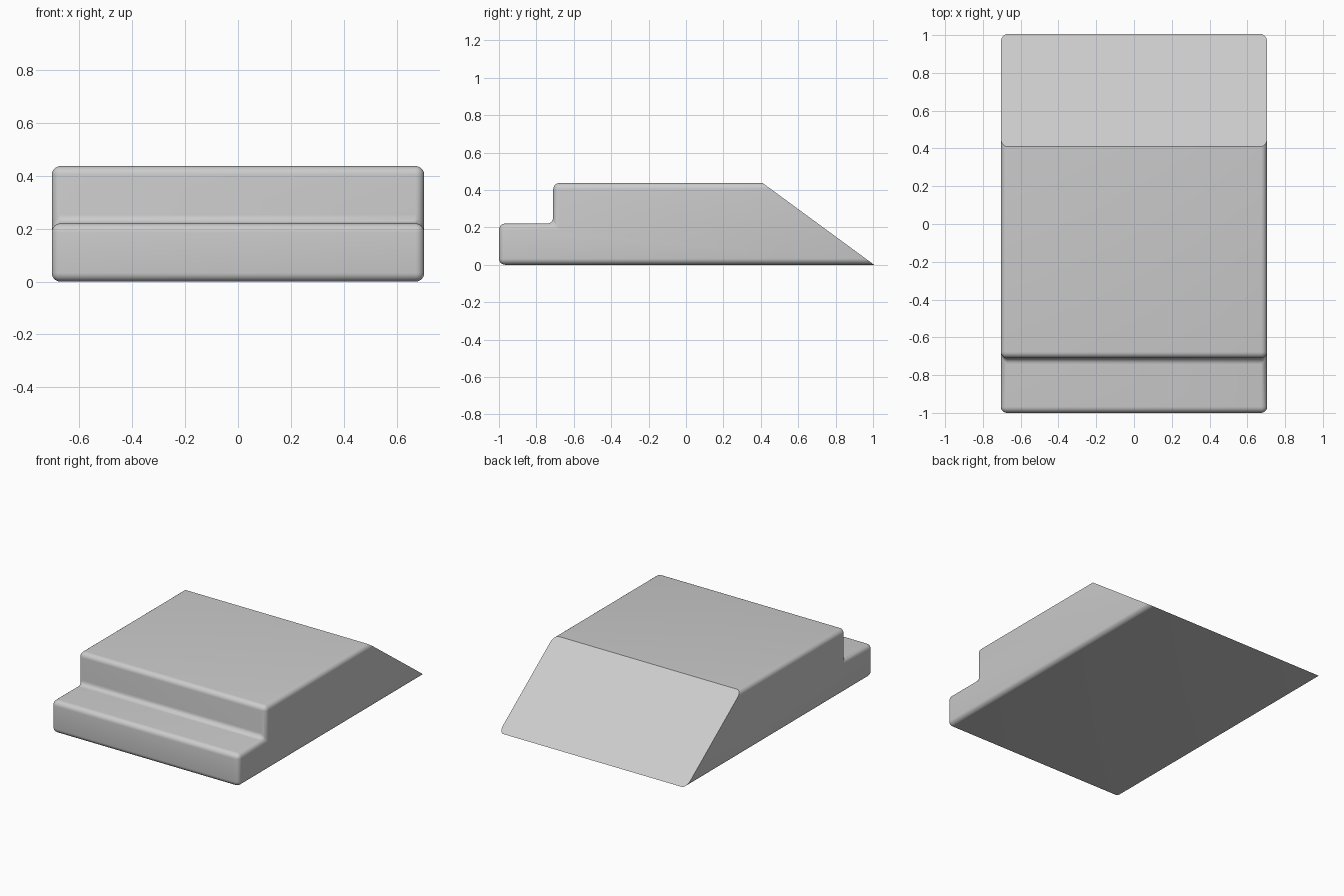
import bpy
import bmesh
from mathutils import Vector

default = bpy.data.objects.get("Cube")
if default:
    bpy.data.objects.remove(default, do_unlink=True)

HALF_WIDTH = 0.705
RADIUS = 0.033
HEIGHT = 0.437
SLOPE_TOP = Vector((0, 0.41, HEIGHT))
SLOPE_TIP = Vector((0, 1.0, 0.004))

# Plain grey material
grey = bpy.data.materials.new("plain_grey")
grey.use_nodes = True
colour = (0.6, 0.6, 0.6, 1)
grey.diffuse_color = colour
grey.node_tree.nodes["Principled BSDF"].inputs["Base Color"].default_value = colour

# Stepped side profile, run past the back so the slope can be cut through it
profile = [(-1, 0), (1.4, 0), (1.4, HEIGHT), (-0.71, HEIGHT), (-0.71, 0.22), (-1, 0.22)]
bm = bmesh.new()
side = bm.faces.new([bm.verts.new((-HALF_WIDTH, y, z)) for y, z in profile])
extruded = bmesh.ops.extrude_face_region(bm, geom=[side])
bmesh.ops.translate(bm, vec=(2 * HALF_WIDTH, 0, 0),
                    verts=[g for g in extruded["geom"] if isinstance(g, bmesh.types.BMVert)])
bmesh.ops.recalc_face_normals(bm, faces=bm.faces)

# Round every edge of the stepped block, including the inner step corner
bmesh.ops.bevel(bm, geom=bm.edges[:], offset=RADIUS, offset_type='OFFSET',
                segments=6, profile=0.5, affect='EDGES', clamp_overlap=True)

# Cut the back off along the slope and close it with a flat face
along = SLOPE_TIP - SLOPE_TOP
normal = Vector((0, -along.z, along.y)).normalized()
cut = bmesh.ops.bisect_plane(bm, geom=bm.verts[:] + bm.edges[:] + bm.faces[:],
                             plane_co=SLOPE_TOP, plane_no=normal, clear_outer=True)
rim = [g for g in cut["geom_cut"] if isinstance(g, bmesh.types.BMEdge)]
bmesh.ops.contextual_create(bm, geom=rim)
bmesh.ops.recalc_face_normals(bm, faces=bm.faces)

mesh = bpy.data.meshes.new("stepped_ramp_block")
bm.to_mesh(mesh)
bm.free()
mesh.materials.append(grey)
block = bpy.data.objects.new("stepped_ramp_block", mesh)
bpy.context.collection.objects.link(block)

# Smooth the rounded edges and keep the slope rim crisp
bpy.context.view_layer.objects.active = block
block.select_set(True)
bpy.ops.object.shade_smooth_by_angle(angle=0.5)
